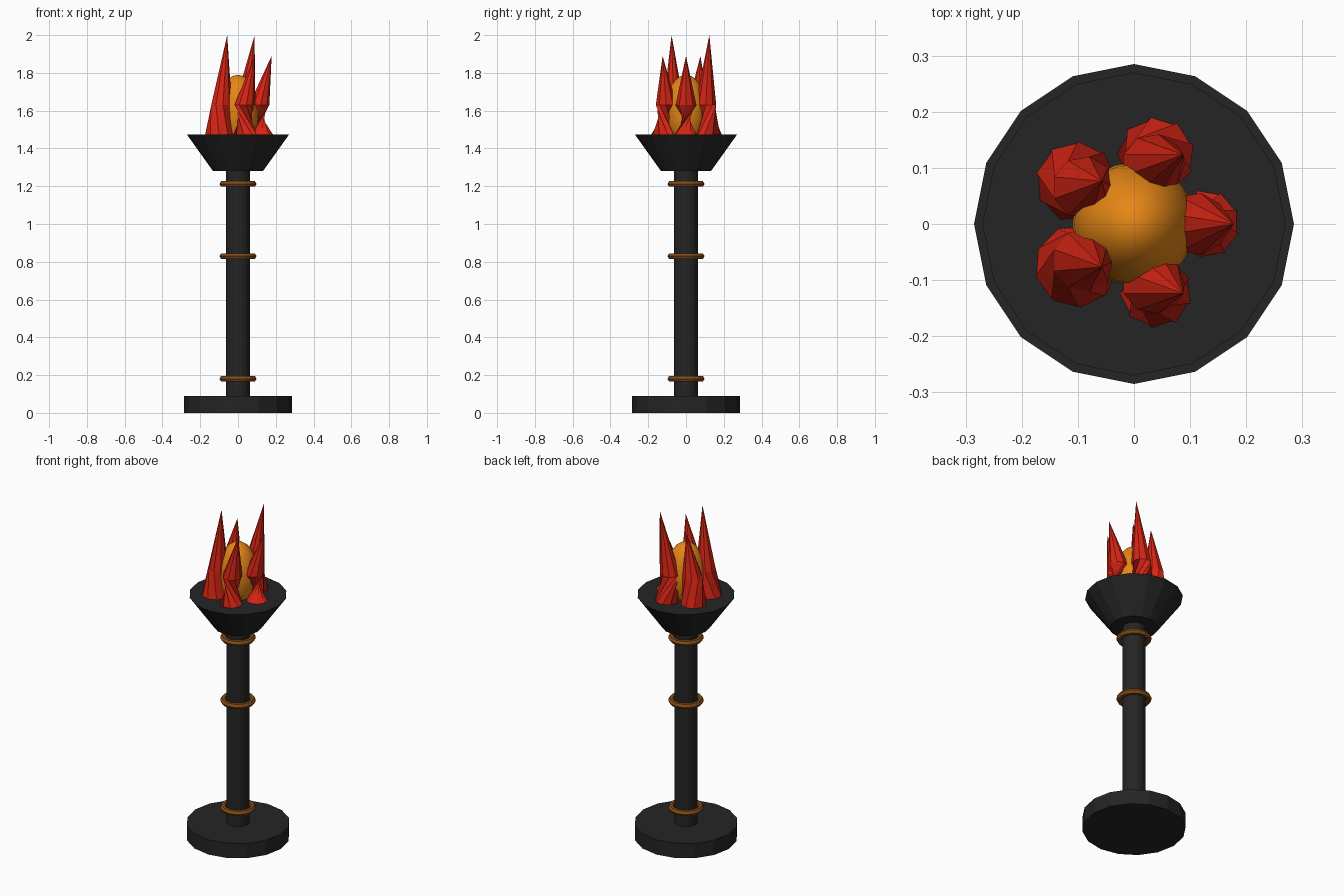
import bpy, bmesh, math
from mathutils import Vector

if "Cube" in bpy.data.objects:
    bpy.data.objects.remove(bpy.data.objects["Cube"])


def material(name, rgb):
    m = bpy.data.materials.new(name)
    m.diffuse_color = (*rgb, 1)
    m.use_nodes = True
    m.node_tree.nodes["Principled BSDF"].inputs["Base Color"].default_value = m.diffuse_color
    return m


IRON = material("dark iron", (0.018, 0.018, 0.018))
BRONZE = material("bronze brown", (0.23, 0.075, 0.01))
RED = material("flame red", (0.68, 0.018, 0.007))
ORANGE = material("ember orange", (0.78, 0.24, 0.008))


def finish(bm, name, mat):
    bmesh.ops.recalc_face_normals(bm, faces=bm.faces)
    me = bpy.data.meshes.new(name)
    bm.to_mesh(me)
    bm.free()
    me.materials.append(mat)
    ob = bpy.data.objects.new(name, me)
    bpy.context.collection.objects.link(ob)
    return ob


def ring(bm, centre, radius, sides, phase=0.0):
    return [bm.verts.new(Vector(centre) + Vector((math.cos(phase + math.tau * k / sides) * radius,
                                                  math.sin(phase + math.tau * k / sides) * radius, 0)))
            for k in range(sides)]


def bridge(bm, a, b):
    n = len(a)
    for k in range(n):
        bm.faces.new((a[k], a[(k + 1) % n], b[(k + 1) % n], b[k]))


def frustum(name, z0, z1, r0, r1, mat):
    bm = bmesh.new()
    low, high = ring(bm, (0, 0, z0), r0, 16), ring(bm, (0, 0, z1), r1, 16)
    bridge(bm, low, high)
    bm.faces.new(low)
    bm.faces.new(high)
    return finish(bm, name, mat)


# Stand: foot, shaft and flared bowl
frustum("base", 0, 0.09, 0.285, 0.285, IRON)
frustum("shaft", 0.08, 1.29, 0.064, 0.064, IRON)
frustum("bowl", 1.28, 1.473, 0.132, 0.27, IRON)

# Decorative bands on the shaft
for i, z in enumerate((0.18, 0.83, 1.212)):
    bpy.ops.mesh.primitive_torus_add(major_radius=0.081, minor_radius=0.017,
                                     major_segments=16, minor_segments=6, location=(0, 0, z))
    band = bpy.context.object
    band.name = f"band_{i + 1}"
    band.data.materials.append(BRONZE)

# Glowing core
bpy.ops.mesh.primitive_uv_sphere_add(segments=20, ring_count=12, radius=1, location=(0, 0, 1.6))
core = bpy.context.object
core.name = "ember_core"
core.scale = (0.11, 0.11, 0.19)
core.data.materials.append(ORANGE)
bpy.ops.object.shade_smooth()

# Five leaning flames, each twisted between its foot ring and its middle ring
for i in range(5):
    a = math.tau * i / 5
    c, s = math.cos(a), math.sin(a)
    twist = math.remainder(a + math.pi, math.tau)
    bm = bmesh.new()
    foot = ring(bm, (0.13 * c, 0.13 * s, 1.45), 0.076, 9, twist)
    middle = ring(bm, (0.11 * c, 0.11 * s, 1.63), 0.056, 9)
    tip = bm.verts.new((0.13 * c + 0.048, 0.13 * s, 2.0 if i % 2 else 1.89))
    bridge(bm, foot, middle)
    bm.faces.new(foot)
    for k in range(9):
        bm.faces.new((middle[k], middle[(k + 1) % 9], tip))
    finish(bm, f"flame_{i + 1}", RED)
